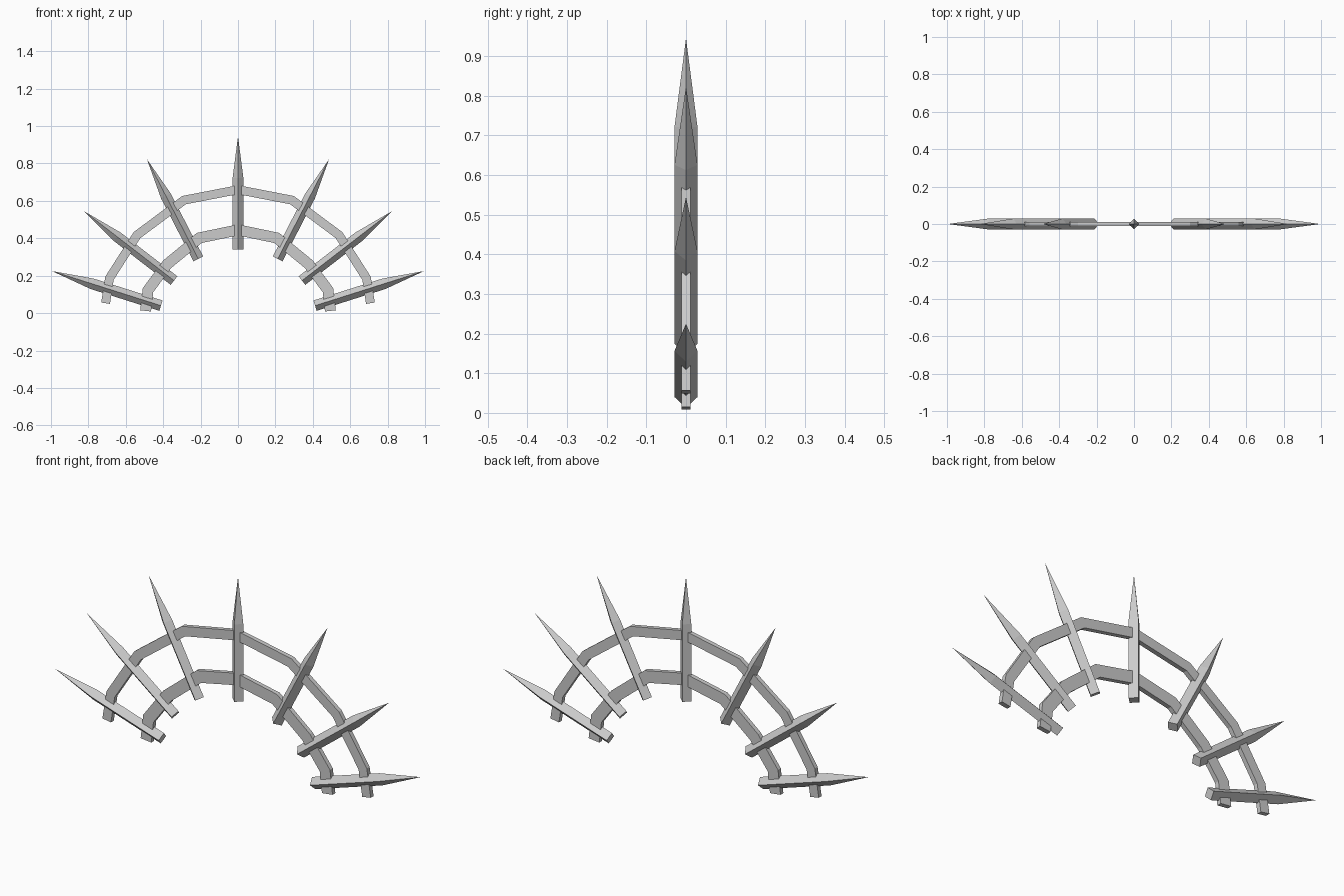
import bpy
import bmesh
from mathutils import Vector

cube = bpy.data.objects.get("Cube")
if cube:
    bpy.data.objects.remove(cube, do_unlink=True)

grey = bpy.data.materials.new("light_grey")
grey.use_nodes = True
colour = (0.6, 0.6, 0.6, 1)
grey.diffuse_color = colour
grey.node_tree.nodes["Principled BSDF"].inputs["Base Color"].default_value = colour


def finish(bm, name):
    bmesh.ops.recalc_face_normals(bm, faces=bm.faces)
    mesh = bpy.data.meshes.new(name)
    bm.to_mesh(mesh)
    bm.free()
    mesh.materials.append(grey)
    obj = bpy.data.objects.new(name, mesh)
    bpy.context.collection.objects.link(obj)
    return obj


def spike(name, base, tip, radius=0.029, shoulder=0.63):
    """Diamond-section shaft that tapers to a point, lying in the XZ plane."""
    base, tip = Vector((base[0], 0, base[1])), Vector((tip[0], 0, tip[1]))
    axis = (tip - base).normalized()
    depth = Vector((0, 1, 0))
    side = axis.cross(depth)
    neck = base.lerp(tip, shoulder)
    bm = bmesh.new()
    rings = [[bm.verts.new(c + d * radius) for d in (side, depth, -side, -depth)]
             for c in (base, neck)]
    point = bm.verts.new(tip)
    bm.faces.new(rings[0])
    for i in range(4):
        j = (i + 1) % 4
        bm.faces.new((rings[0][i], rings[0][j], rings[1][j], rings[1][i]))
        bm.faces.new((rings[1][i], rings[1][j], point))
    finish(bm, name)


def band(name, half_path, width, depth=0.011):
    """Mitred flat bar following a path mirrored about the centre."""
    path = [Vector((-x, z)) for x, z in reversed(half_path[1:])]
    path += [Vector(p) for p in half_path]
    bm = bmesh.new()
    rings = []
    for i, p in enumerate(path):
        before = (p - path[i - 1]).normalized() if i else None
        after = (path[i + 1] - p).normalized() if i < len(path) - 1 else None
        before, after = before or after, after or before
        tangent = (before + after).normalized()
        offset = Vector((-tangent.y, tangent.x)) * width / 2 / tangent.dot(after)
        rings.append([bm.verts.new((p.x + s * offset.x, y, p.y + s * offset.y))
                      for s, y in ((1, -depth), (1, depth), (-1, depth), (-1, -depth))])
    for a, b in zip(rings, rings[1:]):
        for i in range(4):
            j = (i + 1) % 4
            bm.faces.new((a[i], a[j], b[j], b[i]))
    bm.faces.new(rings[0])
    bm.faces.new(rings[-1])
    finish(bm, name)


# Spikes fanned around the arch
spike("centre_spike", (0, 0.34), (0, 0.945))
pairs = {
    "upper": ((0.212, 0.29), (0.487, 0.823)),
    "middle": ((0.342, 0.174), (0.823, 0.545)),
    "lower": ((0.412, 0.04), (0.995, 0.225)),
}
for label, (base, tip) in pairs.items():
    for side, s in (("left", 1), ("right", -1)):
        spike(f"{label}_{side}_spike", (s * base[0], base[1]), (s * tip[0], tip[1]))

# Two arched bands joining the spikes
band("outer_band", [(0, 0.66), (0.289, 0.604), (0.54, 0.417), (0.687, 0.187), (0.708, 0.053)], 0.047)
band("inner_band", [(0, 0.445), (0.207, 0.402), (0.378, 0.262), (0.481, 0.123), (0.494, 0.012)], 0.058)
